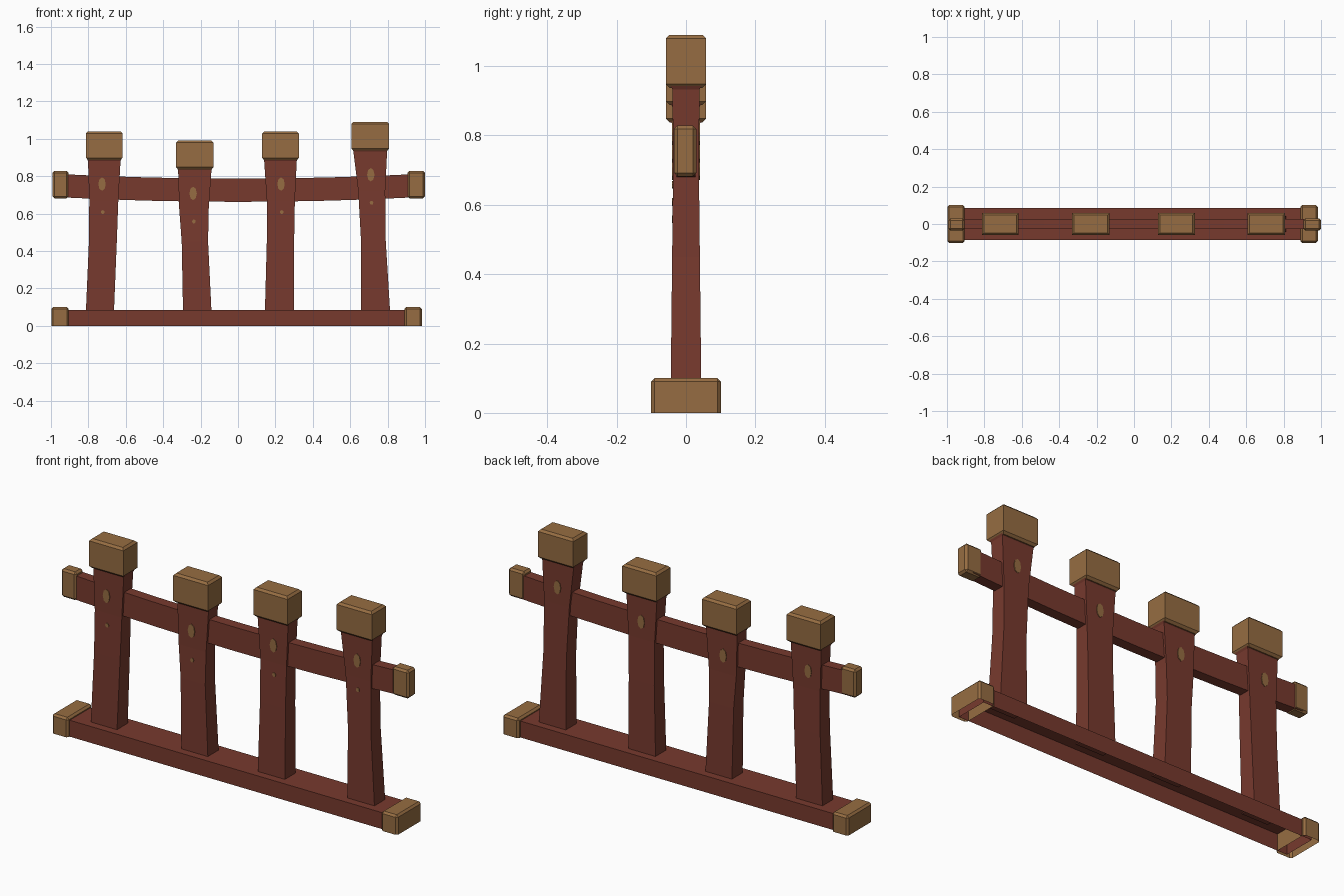
import bpy, bmesh, math
from mathutils import Matrix

if "Cube" in bpy.data.objects:
    bpy.data.objects.remove(bpy.data.objects["Cube"])


def material(name, rgb):
    m = bpy.data.materials.new(name)
    m.diffuse_color = (*rgb, 1)
    m.use_nodes = True
    m.node_tree.nodes["Principled BSDF"].inputs["Base Color"].default_value = m.diffuse_color
    return m


RED = material("red brown wood", (0.185, 0.042, 0.027))
TAN = material("tan wood", (0.305, 0.152, 0.054))


def finish(name, bm, mat):
    bmesh.ops.recalc_face_normals(bm, faces=bm.faces[:])
    me = bpy.data.meshes.new(name)
    bm.to_mesh(me)
    bm.free()
    me.materials.append(mat)
    ob = bpy.data.objects.new(name, me)
    bpy.context.collection.objects.link(ob)
    return ob


def box(name, lo, hi, mat, bevel=0.0, edge_rule=lambda e: True, open_bottom=False):
    """Box between two corners, chamfered on chosen edges, optionally open below."""
    bm = bmesh.new()
    size = [b - a for a, b in zip(lo, hi)]
    mid = [(a + b) / 2 for a, b in zip(lo, hi)]
    bmesh.ops.create_cube(bm, size=1, matrix=Matrix.Translation(mid) @ Matrix.Diagonal((*size, 1)))
    if bevel:
        edges = [e for e in bm.edges if edge_rule(e)]
        bmesh.ops.bevel(bm, geom=edges, offset=bevel, segments=1, affect='EDGES')
    bmesh.ops.recalc_face_normals(bm, faces=bm.faces[:])
    if open_bottom:
        low = [f for f in bm.faces if all(v.co.z < lo[2] + 1e-4 for v in f.verts)]
        bmesh.ops.delete(bm, geom=low, context='FACES')
    return finish(name, bm, mat)


def loft(name, rings, mat):
    """Skin a list of four-point rings and cap both ends."""
    bm = bmesh.new()
    rows = [[bm.verts.new(p) for p in r] for r in rings]
    for a, b in zip(rows, rows[1:]):
        for i in range(4):
            j = (i + 1) % 4
            bm.faces.new((a[i], a[j], b[j], b[i]))
    bm.faces.new(rows[0])
    bm.faces.new(rows[-1])
    return finish(name, bm, mat)


def peg(name, x, z, rx, rz, y0, y1):
    bm = bmesh.new()
    mat = (Matrix.Translation((x, (y0 + y1) / 2, z)) @ Matrix.Diagonal((rx, 1, rz, 1))
           @ Matrix.Rotation(math.pi / 2, 4, 'X'))
    bmesh.ops.create_cone(bm, cap_ends=True, segments=8, radius1=1, radius2=1,
                          depth=abs(y1 - y0), matrix=mat)
    finish(name, bm, TAN)


def horizontal(e):
    return abs(e.verts[0].co.z - e.verts[1].co.z) < 1e-4


def above_ground(e):
    return max(v.co.z for v in e.verts) > 0.01


# base beam: hollow, open underneath
box("base_beam", (-0.96, -0.085, 0), (0.945, 0.085, 0.085), RED, open_bottom=True)
for side, x0, x1 in (("left", -0.998, -0.905), ("right", 0.89, 0.983)):
    box(f"base_cap_{side}", (x0, -0.101, 0), (x1, 0.101, 0.1), TAN, 0.01, above_ground, True)

# sagging rail with end caps
rail = []
for i in range(9):
    x = -0.96 + 1.92 * i / 8
    z = 0.663 + 0.027 * x * x
    rail.append([(x, -0.027, z), (x, 0.027, z), (x, 0.027, z + 0.124), (x, -0.027, z + 0.124)])
loft("rail", rail, RED)
for side, x0, x1 in (("left", -0.992, -0.906), ("right", 0.906, 1.0)):
    box(f"rail_cap_{side}", (x0, -0.035, 0.682), (x1, 0.03, 0.828), TAN, 0.01)

# posts: (x left, x right) at bottom, middle, shoulder and top, then top height
POSTS = [
    ((-0.813, -0.663), (-0.797, -0.648), (-0.795, -0.640), (-0.802, -0.628), 0.89, -0.727),
    ((-0.294, -0.142), (-0.301, -0.160), (-0.314, -0.157), (-0.320, -0.142), 0.84, -0.240),
    ((0.144, 0.300), (0.154, 0.300), (0.154, 0.304), (0.140, 0.314), 0.89, 0.230),
    ((0.658, 0.813), (0.658, 0.790), (0.643, 0.787), (0.617, 0.797), 0.94, 0.710),
]
for n, (a, b, c, d, top, px) in enumerate(POSTS, 1):
    flare = (d[0] - 0.006, d[1] + 0.006)
    levels = [(0.08, a, 0.044), (0.45, b, 0.040), (top - 0.22, c, 0.037),
              (top - 0.008, d, 0.039), (top + 0.004, flare, 0.045), (top + 0.05, flare, 0.045)]
    loft(f"post_{n}", [[(x[0], -y, z), (x[1], -y, z), (x[1], y, z), (x[0], y, z)]
                       for z, x, y in levels], RED)
    # block on top of the post
    box(f"post_cap_{n}", (d[0] - 0.011, -0.058, top - 0.003), (d[1] + 0.011, 0.058, top + 0.15),
        TAN, 0.011, horizontal)
    # peg through the rail joint and small nail below it
    peg(f"peg_{n}", px, top - 0.132, 0.02, 0.036, -0.041, 0.041)
    peg(f"nail_{n}", px + 0.004, top - 0.282, 0.01, 0.011, -0.041, -0.03)
